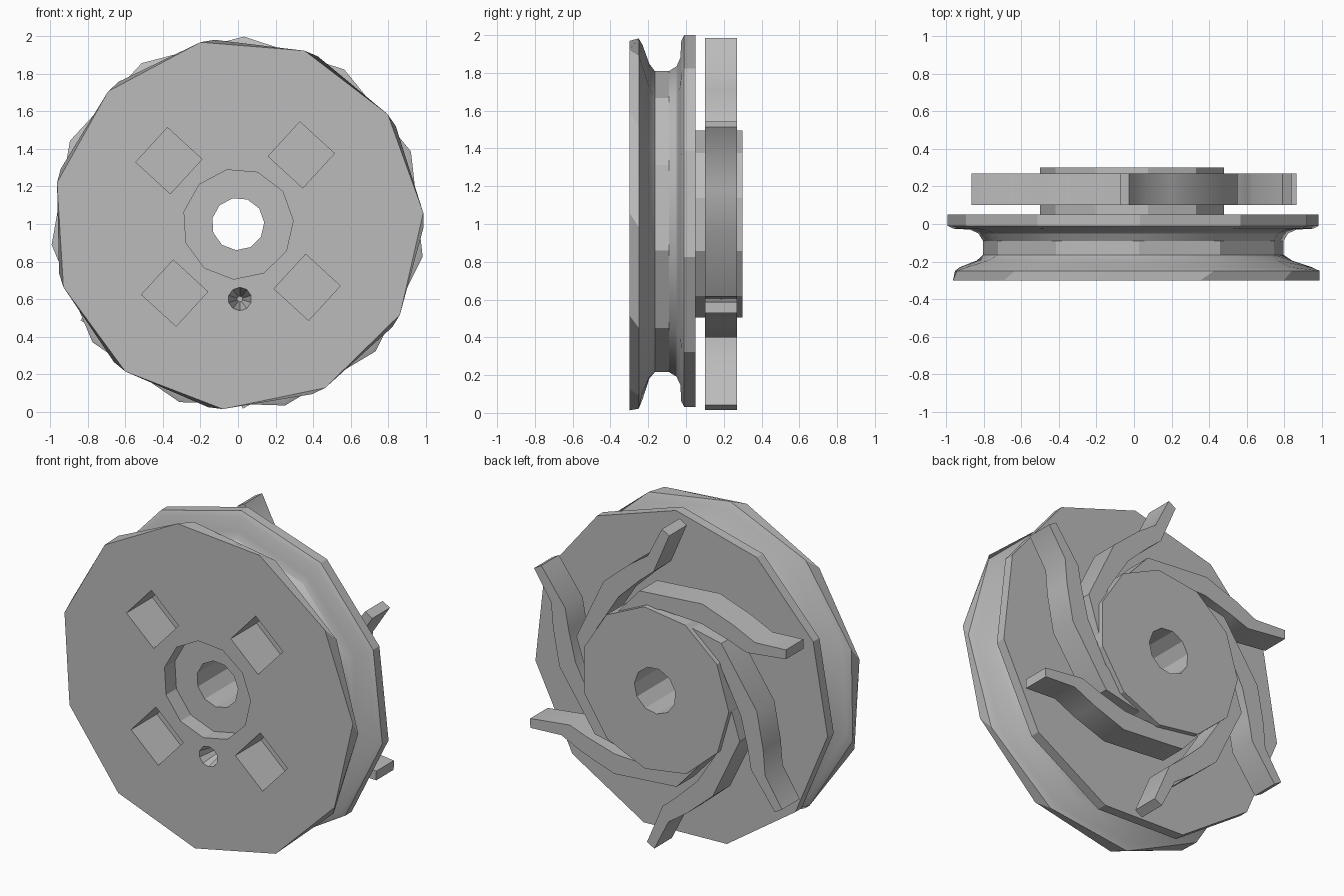
import bpy, bmesh
from math import cos, sin, radians, pi
from mathutils import Matrix

if "Cube" in bpy.data.objects:
    bpy.data.objects.remove(bpy.data.objects["Cube"], do_unlink=True)

SIDES, BLADES = 11, 6
grey = bpy.data.materials.new("cast_grey")
grey.use_nodes = True
GREY = (0.5, 0.5, 0.5, 1)
grey.diffuse_color = GREY
grey.node_tree.nodes["Principled BSDF"].inputs["Base Color"].default_value = GREY


def polar(r, deg, y):
    return (r * cos(radians(deg)), y, 1 + r * sin(radians(deg)))


def finish(name, bm, angle=30):
    bmesh.ops.recalc_face_normals(bm, faces=bm.faces)
    mesh = bpy.data.meshes.new(name)
    bm.to_mesh(mesh)
    bm.free()
    mesh.materials.append(grey)
    ob = bpy.data.objects.new(name, mesh)
    bpy.context.collection.objects.link(ob)
    shade(ob, angle)
    return ob


def shade(ob, angle):
    bpy.ops.object.select_all(action='DESELECT')
    ob.select_set(True)
    bpy.context.view_layer.objects.active = ob
    bpy.ops.object.shade_smooth_by_angle(angle=radians(angle))


def lathe(name, profile):
    """Revolve a closed loop of (y, radius, phase) about the axle."""
    bm = bmesh.new()
    rings = [[bm.verts.new(polar(r, p + 360 * i / SIDES, y)) for i in range(SIDES)]
             for y, r, p in profile]
    for a, b in zip(rings, rings[1:] + rings[:1]):
        for i in range(SIDES):
            j = (i + 1) % SIDES
            bm.faces.new((a[i], a[j], b[j], b[i]))
    return finish(name, bm)


# Grooved pulley wheel with counterbored axle hole
F, R = 3.5, -10
pulley = lathe("pulley_wheel", [
    (-0.20, 0.14, F), (-0.20, 0.295, F), (-0.30, 0.295, F), (-0.30, 0.99, F),
    (-0.25, 0.99, -1), (-0.23, 0.95, -4), (-0.195, 0.85, -7), (-0.165, 0.81, R),
    (-0.09, 0.81, R), (-0.05, 0.835, R), (-0.03, 0.88, R), (-0.025, 0.97, R),
    (-0.01, 1.0, R), (0.05, 1.0, R), (0.05, 0.14, F)])

# Raised hub on the back
lathe("hub", [(0.04, 0.14, F), (0.04, 0.50, 16), (0.30, 0.50, 16), (0.30, 0.14, F)])

# Cutters: four square pockets and one conical drill hole
bm = bmesh.new()
for k in range(4):
    a = 47.5 + 90 * k
    x, y, z = polar(0.50, a, -0.20)
    m = (Matrix.Translation((x, y, z)) @ Matrix.Rotation(radians(-a), 4, 'Y')
         @ Matrix.Diagonal((0.25, 0.30, 0.25, 1)))
    bmesh.ops.create_cube(bm, size=1, matrix=m)
bmesh.ops.create_cone(bm, cap_ends=True, segments=10, radius1=0.065, radius2=0.015,
                      depth=0.2,
                      matrix=Matrix.Translation((0.01, -0.21, 0.60))
                      @ Matrix.Rotation(-pi / 2, 4, 'X'))
cutter = finish("pocket_cutter", bm)
cutter.hide_render = True
mod = pulley.modifiers.new("pockets", 'BOOLEAN')
mod.operation, mod.solver, mod.object = 'DIFFERENCE', 'EXACT', cutter
# Put the cut before the edge shading
shade(pulley, 30)
bpy.ops.object.modifier_apply(modifier=mod.name)
bpy.data.objects.remove(cutter, do_unlink=True)
shade(pulley, 30)

# Swept impeller blades: (radius, angle behind the tip) along both edges
outer = [(0.48, -99), (0.58, -74), (0.67, -35), (0.735, -17), (0.80, -6.5), (0.985, 0)]
inner = [(0.96, 3), (0.71, -4), (0.64, -13), (0.56, -30), (0.49, -60)]
for k in range(BLADES):
    tip = 91.5 + 360 * k / BLADES
    bm = bmesh.new()
    face = bm.faces.new([bm.verts.new(polar(r, tip + a, 0.10)) for r, a in outer + inner])
    ext = bmesh.ops.extrude_face_region(bm, geom=[face], use_keep_orig=True)
    new = [v for v in ext["geom"] if isinstance(v, bmesh.types.BMVert)]
    bmesh.ops.translate(bm, verts=new, vec=(0, 0.17, 0))
    finish("blade_%d" % (k + 1), bm, 35)
